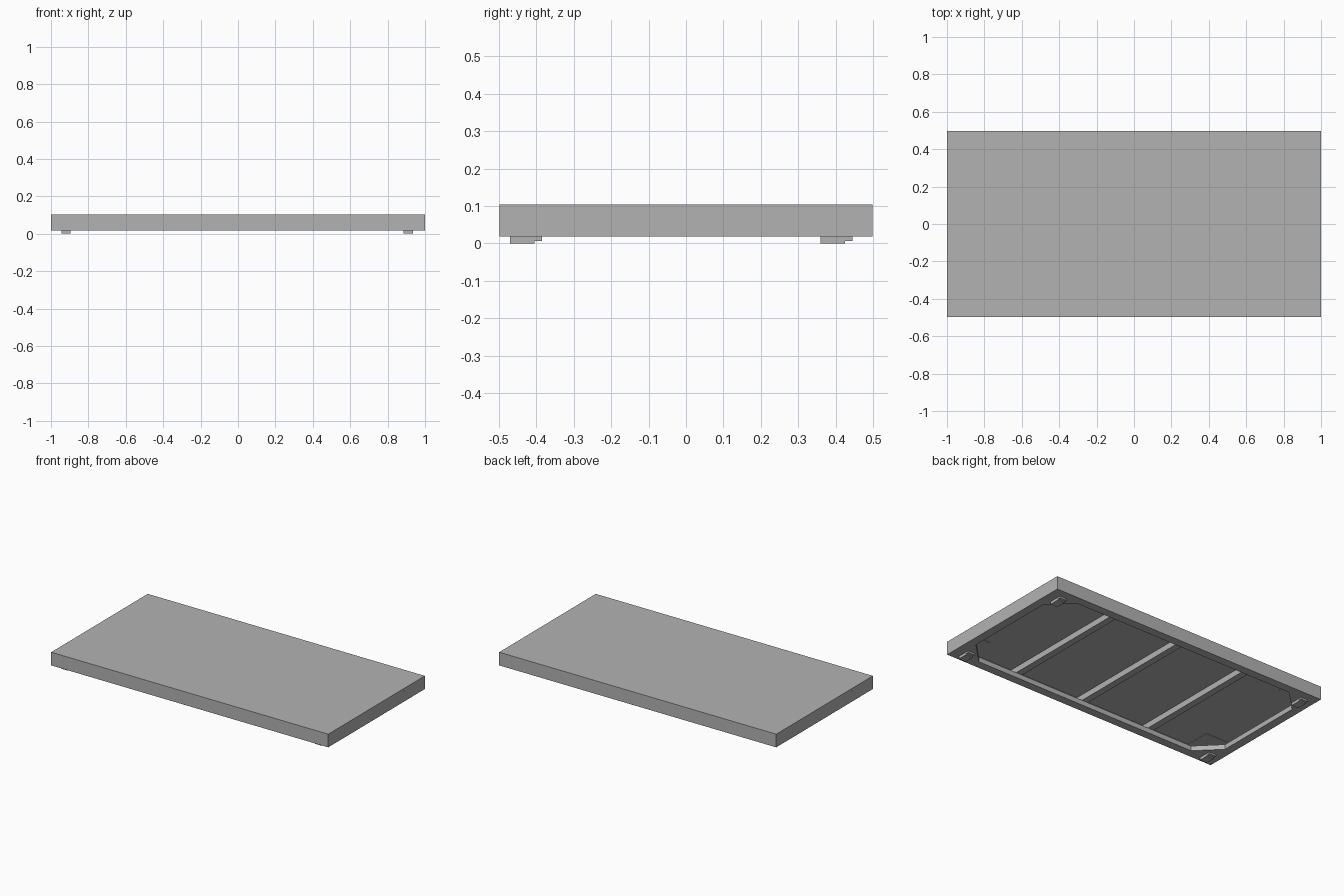
import bpy
import bmesh

cube = bpy.data.objects.get("Cube")
if cube:
    bpy.data.objects.remove(cube, do_unlink=True)

grey = bpy.data.materials.new("mid_grey")
grey.use_nodes = True
colour = (0.45, 0.45, 0.45, 1)
grey.diffuse_color = colour
grey.node_tree.nodes["Principled BSDF"].inputs["Base Color"].default_value = colour

HX, HY = 1.0, 0.498          # half size of the deck
LIP = 0.055                  # width of the lower frame flange
WALL = 0.008
BOTTOM, SHELF, UNDER, TOP = 0.018, 0.05, 0.088, 0.104
IX, IY = HX - LIP, HY - LIP  # inner edge of the flange


def prism(name, outline, z0, z1):
    """Extrude a flat outline from z0 up to z1."""
    bm = bmesh.new()
    face = bm.faces.new([bm.verts.new((x, y, z0)) for x, y in outline])
    top = bmesh.ops.extrude_face_region(bm, geom=[face])["geom"]
    bmesh.ops.translate(bm, vec=(0, 0, z1 - z0),
                        verts=[v for v in top if isinstance(v, bmesh.types.BMVert)])
    bmesh.ops.recalc_face_normals(bm, faces=bm.faces)
    mesh = bpy.data.meshes.new(name)
    bm.to_mesh(mesh)
    bm.free()
    mesh.materials.append(grey)
    obj = bpy.data.objects.new(name, mesh)
    bpy.context.collection.objects.link(obj)
    return obj


def box(name, x0, x1, y0, y1, z0, z1):
    return prism(name, [(x0, y0), (x1, y0), (x1, y1), (x0, y1)], z0, z1)


def ring(name, width, z0, z1):
    """Four rails around the edge of the deck."""
    for s, side in ((-1, "front"), (1, "back")):
        y0, y1 = sorted((s * HY, s * (HY - width)))
        box(f"{side}_{name}", -HX, HX, y0, y1, z0, z1)
    for s, side in ((-1, "right"), (1, "left")):
        x0, x1 = sorted((s * HX, s * (HX - width)))
        box(f"{side}_{name}", x0, x1, width - HY, HY - width, z0, z1)


# Deck panel, outer walls and the flange under them
box("deck_panel", -HX, HX, -HY, HY, UNDER, TOP)
ring("wall", WALL, SHELF, UNDER)
ring("flange", LIP, BOTTOM, SHELF)

# Cross bars resting on the flange
for i, x in enumerate((-0.5, 0, 0.5)):
    box(f"cross_bar_{i + 1}", x - 0.022, x + 0.022, WALL - HY, HY - WALL, SHELF, UNDER)

# Corner braces, pads and feet
for sx, xname in ((-1, "right"), (1, "left")):
    for sy, yname in ((-1, "front"), (1, "back")):
        corner = f"{yname}_{xname}"
        prism(f"{corner}_corner_brace",
              [(sx * IX, sy * IY), (sx * (IX - 0.14), sy * IY), (sx * IX, sy * (IY - 0.14))],
              BOTTOM, SHELF)
        x0, x1 = sorted((sx * 0.82, sx * (HX - WALL)))
        y0, y1 = sorted((sy * 0.323, sy * (HY - WALL)))
        box(f"{corner}_corner_pad", x0, x1, y0, y1, UNDER - 0.003, UNDER)
        # every foot points the same way
        x, y = sx * 0.915 - 0.005, sy * 0.415 - 0.0225
        box(f"{corner}_foot", x - 0.025, x + 0.025, y - 0.0325, y + 0.0325, 0, BOTTOM)
        box(f"{corner}_foot_step", x - 0.025, x + 0.025, y + 0.0325, y + 0.0525, 0.007, BOTTOM)
